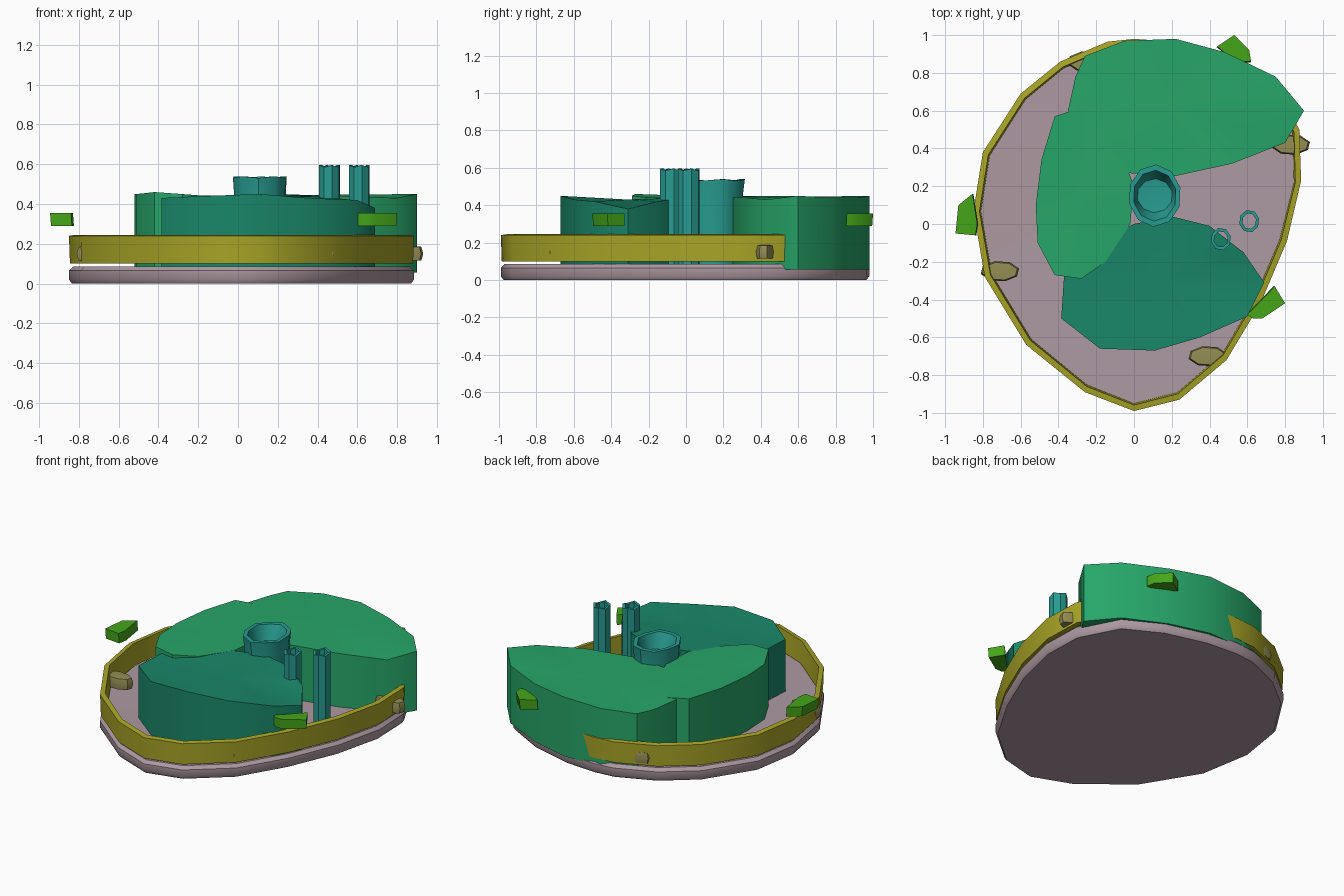
import bpy, bmesh, math
from mathutils import Vector

if "Cube" in bpy.data.objects:
    bpy.data.objects.remove(bpy.data.objects["Cube"])


def material(name, rgb):
    m = bpy.data.materials.new(name)
    m.diffuse_color = (*rgb, 1)
    m.use_nodes = True
    m.node_tree.nodes["Principled BSDF"].inputs["Base Color"].default_value = m.diffuse_color
    return m


PINK = material("dusty_pink", (0.42, 0.32, 0.36))
OLIVE = material("olive", (0.40, 0.38, 0.02))
GREEN = material("leaf_green", (0.02, 0.38, 0.14))
DEEP = material("deep_green", (0.01, 0.24, 0.14))
TEAL = material("teal", (0.02, 0.33, 0.28))
BRIGHT = material("bright_green", (0.06, 0.38, 0.01))
KHAKI = material("khaki", (0.30, 0.27, 0.09))


def build(name, rings, mat, closed_loop=False, caps=True, cap_z=None):
    """Skin a stack of equal-length rings; optional end caps, the last a fan at cap_z."""
    bm = bmesh.new()
    vs = [[bm.verts.new(p) for p in r] for r in rings]
    n = len(rings[0])
    pairs = list(zip(vs, vs[1:]))
    if closed_loop:
        pairs.append((vs[-1], vs[0]))
    for a, b in pairs:
        for i in range(n):
            j = (i + 1) % n
            bm.faces.new((a[i], a[j], b[j], b[i]))
    if caps and not closed_loop:
        bm.faces.new(vs[0][::-1])
        if cap_z is None:
            bm.faces.new(vs[-1])
        else:
            c = sum((v.co for v in vs[-1]), Vector()) / n
            top = bm.verts.new((c.x, c.y, cap_z))
            for i in range(n):
                bm.faces.new((vs[-1][i], vs[-1][(i + 1) % n], top))
    bmesh.ops.recalc_face_normals(bm, faces=bm.faces)
    me = bpy.data.meshes.new(name)
    bm.to_mesh(me)
    bm.free()
    ob = bpy.data.objects.new(name, me)
    bpy.context.collection.objects.link(ob)
    me.materials.append(mat)
    bpy.ops.object.select_all(action='DESELECT')
    ob.select_set(True)
    bpy.context.view_layer.objects.active = ob
    bpy.ops.object.shade_smooth_by_angle(angle=math.radians(40))
    return ob


def level(outline, z, s=1.0, off=0.0):
    """Outline at height z, scaled about the origin and pulled in by off."""
    out = []
    for p in outline:
        v = Vector(p[:2])
        v = v * s - v.normalized() * off
        out.append((v.x, v.y, z))
    return out


def oval(cx, cy, rx, ry, z, n, wave=0.0):
    return [(cx + rx * math.cos(math.tau * i / n + 0.26),
             cy + ry * math.sin(math.tau * i / n + 0.26),
             z + wave * (-1) ** i) for i in range(n)]


# egg-shaped base and the thin wall floating just above it
EGG = [(0, -0.99), (0.24, -0.93), (0.49, -0.72), (0.67, -0.42), (0.81, -0.09),
       (0.885, 0.23), (0.875, 0.5), (0.74, 0.76), (0.5, 0.89), (0.22, 0.965),
       (0, 0.98), (-0.14, 0.965), (-0.39, 0.86), (-0.6, 0.69), (-0.8, 0.38),
       (-0.85, 0.07), (-0.79, -0.28), (-0.57, -0.64), (-0.26, -0.89)]
build("base", [level(EGG, 0, off=0.015), level(EGG, 0.02), level(EGG, 0.065),
               level(EGG, 0.085, off=0.02)], PINK, cap_z=0.08)
build("wall", [level(EGG, 0.10, off=0.005), level(EGG, 0.24),
               level(EGG, 0.245, off=0.032), level(EGG, 0.10, off=0.04)],
      OLIVE, closed_loop=True)


# three big rounded blocks: outline points carry their own top height
def block(name, pts, bottom, mid, mat):
    build(name, [[(x, y, bottom) for x, y, z in pts], pts], mat, cap_z=mid)


block("back_block", [
    (0.9, 0.6, 0.45), (0.75, 0.78, 0.44), (0.48, 0.91, 0.44), (0.22, 0.98, 0.45),
    (-0.05, 0.97, 0.44), (-0.26, 0.89, 0.43), (-0.31, 0.78, 0.43), (-0.35, 0.6, 0.44),
    (-0.2, 0.4, 0.44), (-0.03, 0.27, 0.44), (0.2, 0.25, 0.44), (0.52, 0.32, 0.44),
    (0.8, 0.43, 0.43)], 0.055, 0.445, GREEN)
block("left_block", [
    (-0.27, 0.62, 0.44), (-0.42, 0.57, 0.45), (-0.49, 0.34, 0.45), (-0.52, 0.1, 0.45),
    (-0.51, -0.1, 0.45), (-0.42, -0.27, 0.46), (-0.28, -0.29, 0.45), (-0.15, -0.2, 0.44),
    (-0.02, 0.0, 0.44), (0.0, 0.2, 0.44), (-0.06, 0.36, 0.44), (-0.17, 0.52, 0.44)],
    0.07, 0.445, GREEN)
block("front_block", [
    (-0.385, -0.5, 0.43), (-0.18, -0.66, 0.44), (0.11, -0.67, 0.45), (0.35, -0.6, 0.43),
    (0.6, -0.49, 0.42), (0.69, -0.31, 0.38), (0.58, -0.15, 0.42), (0.4, -0.01, 0.44),
    (0.2, 0.04, 0.44), (0.0, 0.0, 0.44), (-0.2, -0.1, 0.44), (-0.37, -0.27, 0.43)],
    0.07, 0.43, DEEP)

# central cup
C = (0.11, 0.15)
build("central_cup", [oval(*C, 0.13, 0.15, 0.08, 10), oval(*C, 0.135, 0.155, 0.46, 10),
                      oval(*C, 0.14, 0.165, 0.535, 10, 0.004),
                      oval(*C, 0.115, 0.135, 0.535, 10, 0.004),
                      oval(*C, 0.095, 0.09, 0.44, 10)], TEAL, cap_z=0.43)

# two hollow pipes
for i, (x, y) in enumerate([(0.46, -0.08), (0.61, 0.015)]):
    build(f"pipe_{i + 1}", [oval(x, y, 0.054, 0.06, 0.08, 8), oval(x, y, 0.054, 0.06, 0.59, 8, 0.006),
                            oval(x, y, 0.037, 0.042, 0.59, 8, 0.006), oval(x, y, 0.037, 0.042, 0.08, 8)],
          TEAL, closed_loop=True)

# small floating slabs round the edge
SLABS = [[(-0.855, 0.16), (-0.93, 0.1), (-0.945, -0.05), (-0.84, -0.06), (-0.83, 0.0)],
         [(0.6, -0.48), (0.63, -0.5), (0.68, -0.5), (0.8, -0.42), (0.745, -0.33)],
         [(0.44, 0.94), (0.53, 1.0), (0.61, 0.92), (0.62, 0.86), (0.54, 0.86)]]
for i, s in enumerate(SLABS):
    build(f"slab_{i + 1}", [level(s, 0.29, off=0.005), level(s, 0.355)], BRIGHT)

# oval pebbles that poke through the wall
for i, (x, y) in enumerate([(-0.71, -0.25), (0.39, -0.7), (-0.25, 0.86), (0.83, 0.42)]):
    build(f"pebble_{i + 1}", [oval(x, y, 0.095, 0.05, 0.115, 8), oval(x, y, 0.105, 0.055, 0.15, 8),
                              oval(x, y, 0.095, 0.048, 0.185, 8)], KHAKI, cap_z=0.19)
